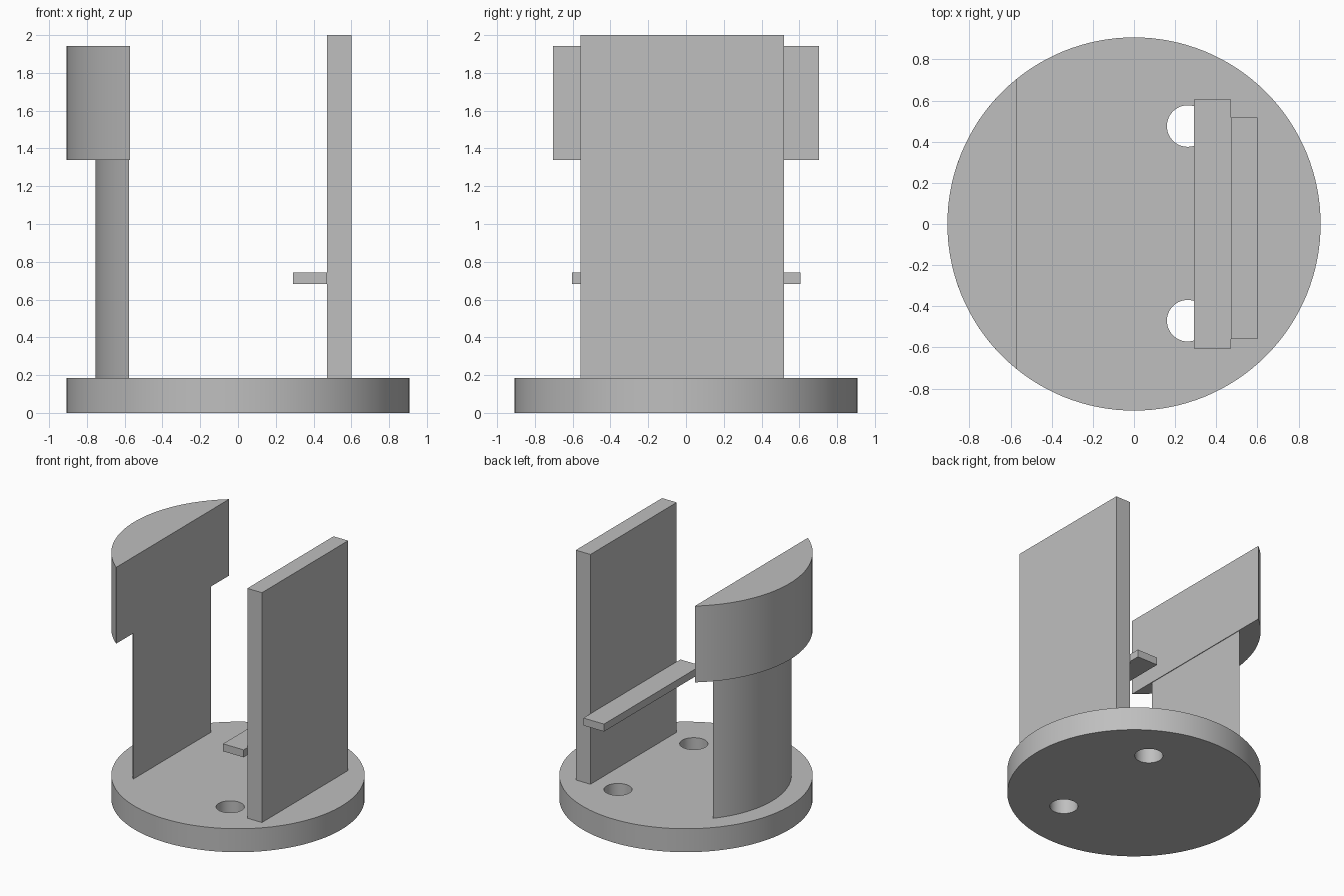
import bpy, bmesh, math

if "Cube" in bpy.data.objects:
    bpy.data.objects.remove(bpy.data.objects["Cube"])

grey = bpy.data.materials.new("plain grey")
grey.diffuse_color = (0.52, 0.52, 0.52, 1)
grey.use_nodes = True
grey.node_tree.nodes["Principled BSDF"].inputs["Base Color"].default_value = grey.diffuse_color

R = 0.907          # base radius
BASE_TOP = 0.185


def prism(name, outline, z0, z1, smooth=False):
    """Extrude a counter-clockwise xy outline from z0 to z1."""
    bm = bmesh.new()
    low = [bm.verts.new((x, y, z0)) for x, y in outline]
    high = [bm.verts.new((x, y, z1)) for x, y in outline]
    n = len(outline)
    bm.faces.new(low[::-1])
    bm.faces.new(high)
    for i in range(n):
        j = (i + 1) % n
        bm.faces.new((low[i], low[j], high[j], high[i]))
    mesh = bpy.data.meshes.new(name)
    bm.to_mesh(mesh)
    bm.free()
    mesh.materials.append(grey)
    ob = bpy.data.objects.new(name, mesh)
    bpy.context.collection.objects.link(ob)
    if smooth:
        shade(ob)
    return ob


def shade(ob):
    bpy.ops.object.select_all(action='DESELECT')
    ob.select_set(True)
    bpy.context.view_layer.objects.active = ob
    bpy.ops.object.shade_smooth_by_angle(angle=math.radians(30))


def circle(r, n, cx=0, cy=0):
    return [(cx + r * math.cos(2 * math.pi * i / n),
             cy + r * math.sin(2 * math.pi * i / n)) for i in range(n)]


def segment(r, chord_x, n=40):
    """Circle segment on the left of a straight chord at x = chord_x."""
    a = math.acos(chord_x / r)
    return [(r * math.cos(t), r * math.sin(t))
            for t in (a + (2 * math.pi - 2 * a) * i / n for i in range(n + 1))]


def box(name, x0, x1, y0, y1, z0, z1):
    return prism(name, [(x0, y0), (x1, y0), (x1, y1), (x0, y1)], z0, z1)


# Round base with two through holes
base = prism("base", circle(R, 128), 0, BASE_TOP)
for side, y in (("front", -0.47), ("back", 0.476)):
    cutter = prism(side + "_hole_cutter", circle(0.101, 48, 0.261, y), -0.1, 0.3)
    cutter.hide_render = True
    cutter.hide_set(True)
    mod = base.modifiers.new(side + "_hole", 'BOOLEAN')
    mod.operation = 'DIFFERENCE'
    mod.solver = 'EXACT'
    mod.object = cutter
    bpy.context.view_layer.objects.active = base
    bpy.ops.object.modifier_apply(modifier=mod.name)
    bpy.data.objects.remove(cutter)
shade(base)

# Curved column with its wider head
prism("column", segment(0.755, -0.576), BASE_TOP, 1.34, True)
prism("column_head", segment(R, -0.571), 1.34, 1.943, True)

# Upright panel and the narrow shelf on its inner face
box("panel", 0.472, 0.6, -0.558, 0.518, BASE_TOP, 2.0)
box("shelf", 0.292, 0.472, -0.604, 0.606, 0.683, 0.742)
